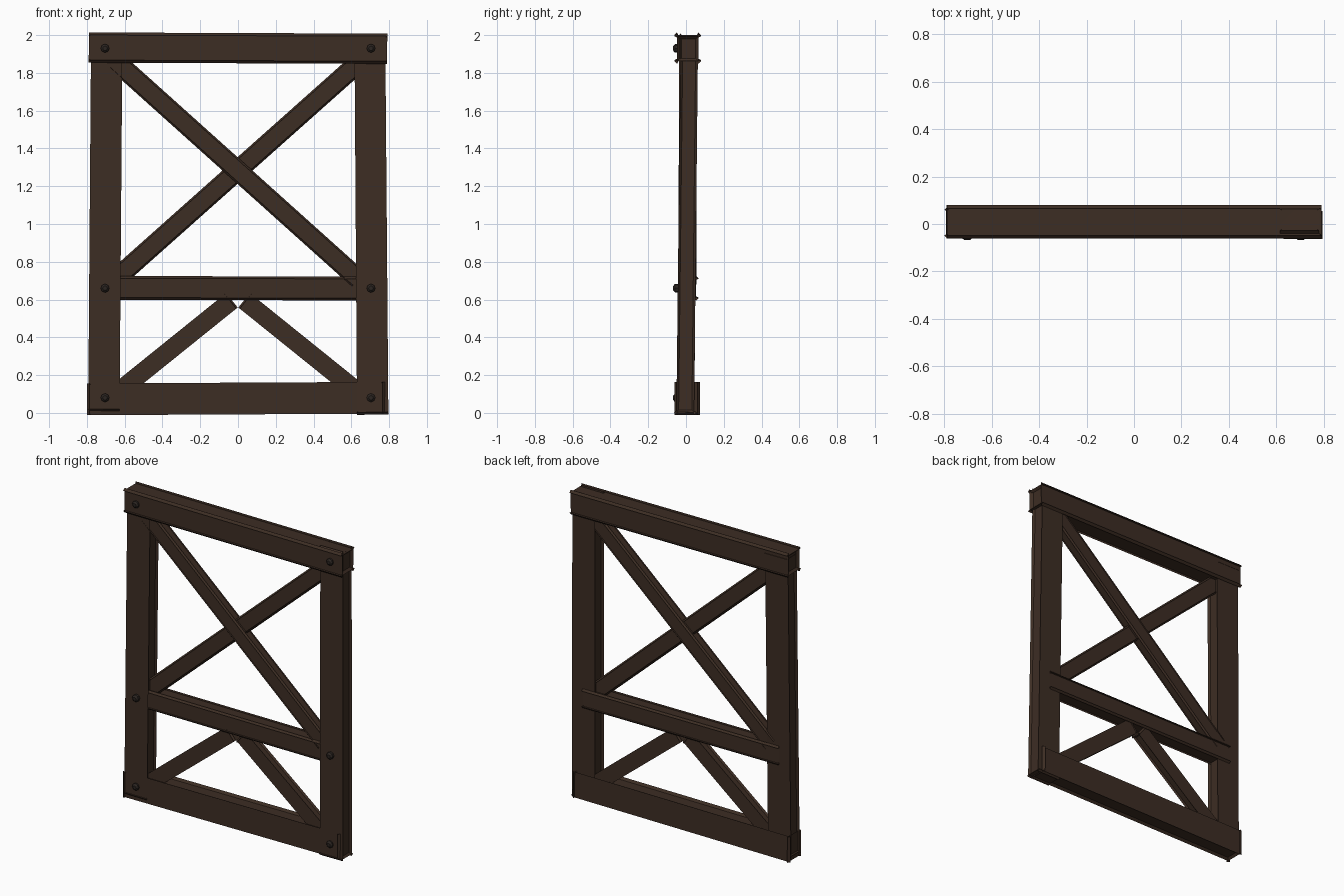
import bpy, bmesh, math
from mathutils import Vector, Matrix

if "Cube" in bpy.data.objects:
    bpy.data.objects.remove(bpy.data.objects["Cube"])


def material(name, rgb):
    m = bpy.data.materials.new(name)
    m.diffuse_color = (*rgb, 1)
    m.use_nodes = True
    m.node_tree.nodes["Principled BSDF"].inputs["Base Color"].default_value = m.diffuse_color
    return m


WOOD = material("dark brown wood", (0.046, 0.026, 0.017))
IRON = material("dark iron", (0.024, 0.018, 0.015))


def finish(name, bm, mat):
    bmesh.ops.recalc_face_normals(bm, faces=bm.faces)
    me = bpy.data.meshes.new(name)
    bm.to_mesh(me)
    bm.free()
    me.materials.append(mat)
    ob = bpy.data.objects.new(name, me)
    bpy.context.collection.objects.link(ob)
    return ob


def beam(name, p0, p1, width, depth, bevel=0.012, taper=1.0):
    """Chamfered timber from p0 to p1; width lies in the frame plane, depth along y."""
    p0, p1 = Vector(p0), Vector(p1)
    d = (p1 - p0).normalized()
    side = d.cross(Vector((0, 1, 0))).normalized()
    back = side.cross(d).normalized()
    bm = bmesh.new()
    bmesh.ops.create_cube(bm, size=1)
    for v in bm.verts:
        x, y, z = v.co
        k = taper if z > 0 else 1.0
        v.co = (p1 if z > 0 else p0) + side * x * width * k + back * y * depth * k
    bmesh.ops.bevel(bm, geom=bm.edges[:], offset=bevel, segments=1, affect='EDGES')
    return finish(name, bm, WOOD)


# Upright posts, leaning very slightly
beam("left_post", (-0.71, 0.0, 0.02), (-0.695, 0.01, 1.97), 0.142, 0.09)
beam("right_post", (0.713, -0.004, 0.003), (0.698, 0.018, 1.995), 0.142, 0.094, taper=0.98)

# Horizontal rails
beam("top_rail", (-0.776, 0.009, 1.934), (0.776, 0.009, 1.928), 0.132, 0.113, 0.014)
beam("bottom_rail", (-0.786, 0.006, 0.072), (0.765, 0.006, 0.08), 0.14, 0.108, 0.014)
beam("middle_rail", (-0.70, 0.012, 0.662), (0.70, 0.012, 0.658), 0.102, 0.082)

# Crossed braces in the upper panel
beam("front_cross_brace", (-0.64, -0.002, 1.855), (0.63, -0.002, 0.715), 0.086, 0.05, 0.01)
beam("rear_cross_brace", (0.64, 0.02, 1.855), (-0.635, 0.02, 0.72), 0.086, 0.05, 0.01)

# Short braces in the lower panel
for s, side_name in ((-1, "left"), (1, "right")):
    beam(side_name + "_lower_brace", (s * 0.63, 0.008, 0.115), (s * 0.04, 0.008, 0.59),
         0.078, 0.055, 0.01)

# Bolt heads on the front joints
for s, side_name in ((-1, "left"), (1, "right")):
    for z, level in ((0.08, "bottom"), (0.66, "middle"), (1.93, "top")):
        bm = bmesh.new()
        bmesh.ops.create_cone(bm, cap_ends=True, segments=8, radius1=0.023, radius2=0.023,
                              depth=0.036)
        front = [e for e in bm.edges if all(v.co.z > 0 for v in e.verts)]
        bmesh.ops.bevel(bm, geom=front, offset=0.01, segments=1, affect='EDGES')
        bm.transform(Matrix.Translation((s * 0.704, -0.05, z)) @ Matrix.Rotation(math.pi / 2, 4, 'X'))
        finish(f"{side_name}_{level}_bolt", bm, IRON)
